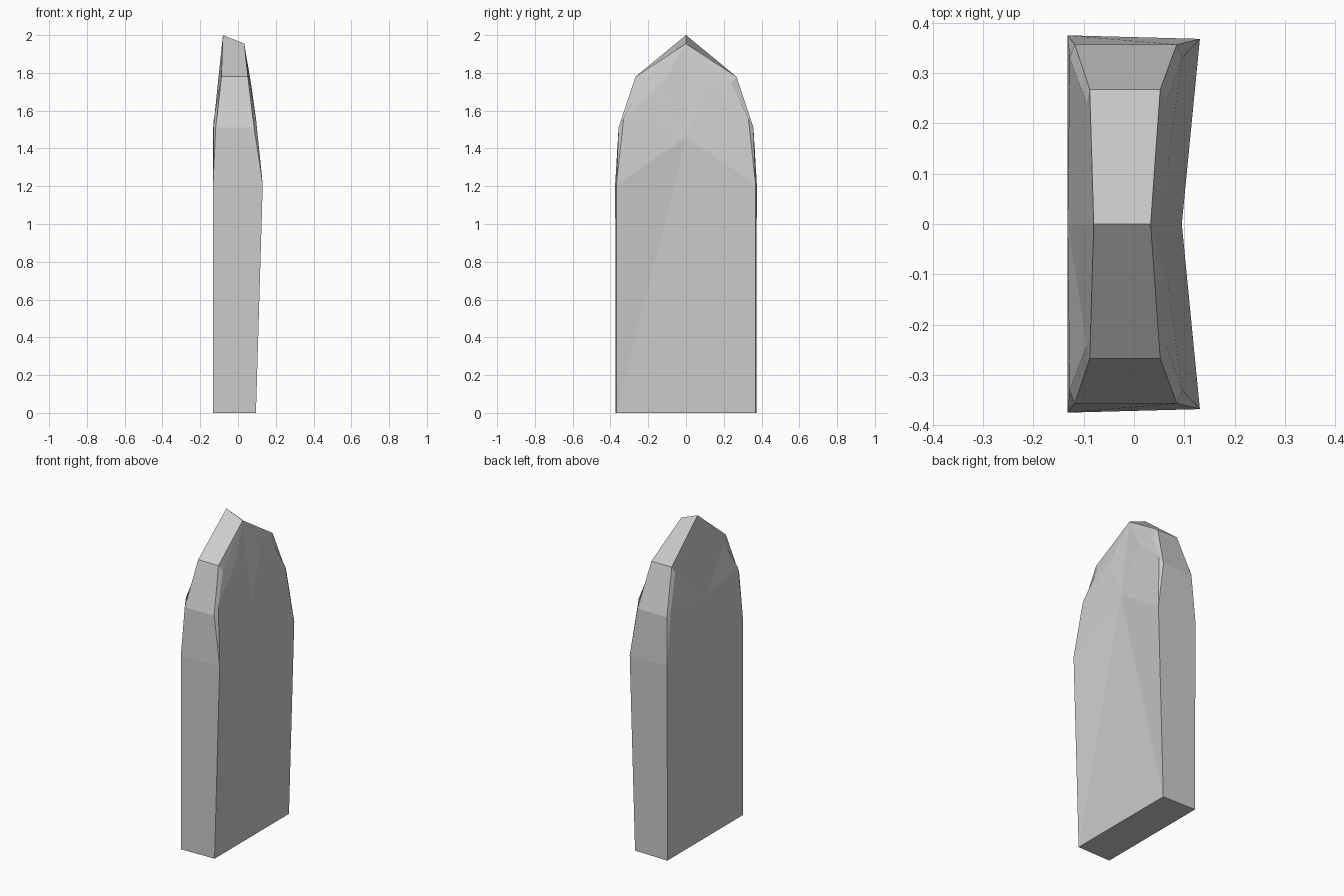
import bpy, bmesh

if "Cube" in bpy.data.objects:
    bpy.data.objects.remove(bpy.data.objects["Cube"])

# Rim points of the two broad faces, from base corner up to the peak (half, y >= 0)
back = [(-.132, .372, 0), (-.132, .375, 1.21), (-.118, .357, 1.51), (-.088, .267, 1.78), (-.08, 0, 2)]
front = [(.095, .367, 0), (.131, .368, 1.21), (.085, .357, 1.51), (.052, .267, 1.78), (.033, 0, 1.955)]

bm = bmesh.new()
L = [bm.verts.new(p) for p in back]
R = [bm.verts.new(p) for p in front]

# Inner points: worn shoulders, centre line and shallow dents
lb, lc, l2, l3 = [bm.verts.new(p) for p in
                  [(-.132, 0, 0), (-.132, 0, 1.5), (-.128, .33, 1.56), (-.094, .24, 1.74)]]
rb, rc, r2, r3, dent = [bm.verts.new(p) for p in
                        [(.095, 0, 0), (.095, 0, 1.46), (.095, .33, 1.56),
                         (.064, .24, 1.74), (.068, .12, 1.75)]]

# Rim strip and base
for i in range(4):
    bm.faces.new((L[i], L[i + 1], R[i + 1], R[i]))
bm.faces.new((L[0], R[0], rb, lb))

# Flat back face
for f in [(L[0], lb, lc, L[1]), (L[1], lc, l2), (L[1], l2, L[2]), (L[2], l2, l3, L[3]),
          (l2, lc, l3), (l3, lc, L[4]), (L[3], l3, L[4])]:
    bm.faces.new(f)

# Hollowed front face
for f in [(R[0], rb, rc), (R[0], rc, R[1]), (R[1], rc, r2), (R[1], r2, R[2]),
          (R[2], r2, r3, R[3]), (r2, rc, dent), (r2, dent, r3), (r3, dent, R[4]),
          (dent, rc, R[4]), (R[3], r3, R[4])]:
    bm.faces.new(f)

# Mirror the half across y = 0
bmesh.ops.recalc_face_normals(bm, faces=bm.faces)
bmesh.ops.mirror(bm, geom=bm.verts[:] + bm.edges[:] + bm.faces[:], axis='Y', merge_dist=.0005)
bmesh.ops.remove_doubles(bm, verts=bm.verts, dist=.0005)
bmesh.ops.recalc_face_normals(bm, faces=bm.faces)

mesh = bpy.data.meshes.new("stone_slab")
bm.to_mesh(mesh)
bm.free()
slab = bpy.data.objects.new("stone_slab", mesh)
bpy.context.collection.objects.link(slab)
